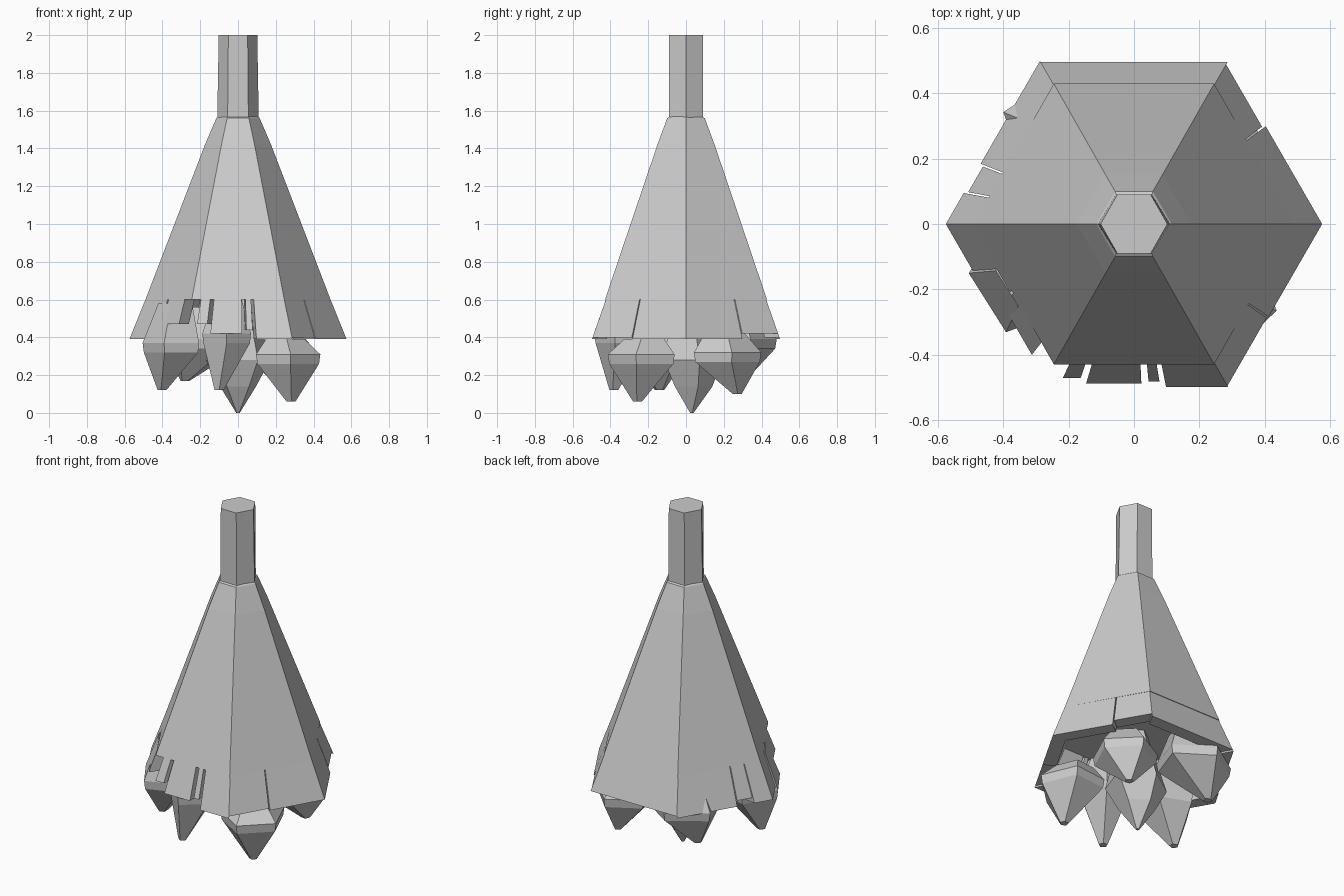
import bpy, bmesh
from math import cos, sin, pi, radians
from mathutils import Vector

if "Cube" in bpy.data.objects:
    bpy.data.objects.remove(bpy.data.objects["Cube"])


def add_mesh(name, verts, faces):
    me = bpy.data.meshes.new(name)
    me.from_pydata(verts, [], faces)
    bm = bmesh.new()
    bm.from_mesh(me)
    bmesh.ops.recalc_face_normals(bm, faces=bm.faces)
    bm.to_mesh(me)
    bm.free()
    ob = bpy.data.objects.new(name, me)
    bpy.context.collection.objects.link(ob)
    return ob


def loft(name, rings, sides=6, turn=0.0):
    """Stack of polygon rings (x, y, z, radius_x, radius_y), capped both ends."""
    verts = [(x + rx * cos(turn + 2 * pi * i / sides),
              y + ry * sin(turn + 2 * pi * i / sides), z)
             for x, y, z, rx, ry in rings for i in range(sides)]
    faces = [list(range(sides)), list(range(len(verts) - sides, len(verts)))]
    for k in range(len(rings) - 1):
        for i in range(sides):
            j = (i + 1) % sides
            faces.append([k * sides + i, k * sides + j,
                          (k + 1) * sides + j, (k + 1) * sides + i])
    return add_mesh(name, verts, faces)


def corner(k, r, z):
    return Vector((r * cos(k * pi / 3), r * sin(k * pi / 3), z))


def rim_panel(name, k, t0, t1, thick=0.09, low=0.39):
    """Part of one side of the hexagonal rim, from t0 to t1 along it."""
    verts = []
    for z, r in ((0.6, 0.49), (low, 0.575 - (low - 0.39) * 0.4)):
        for rad in (r, r - thick):
            a, b = corner(k, rad, z), corner(k + 1, rad, z)
            verts += [a.lerp(b, t0), a.lerp(b, t1)]
    add_mesh(name, verts, [(0, 1, 3, 2), (4, 5, 7, 6), (0, 1, 5, 4),
                           (2, 3, 7, 6), (0, 2, 6, 4), (1, 3, 7, 5)])


# Stem and bell-shaped upper body
loft("stem", [(0, 0, 1.55, 0.110, 0.104), (0, 0, 2.0, 0.102, 0.104)])
loft("bell_body", [(0, 0, 0.6, 0.49, 0.495), (0, 0, 1.42, 0.175, 0.175),
                   (0, 0, 1.56, 0.115, 0.115), (0, 0, 1.58, 0.1, 0.08)])

# Broken rim: side index, start, end, lowest z
panels = [(0, 0, 0.6, 0.39), (0, 0.61, 1, 0.42), (1, 0, 1, 0.40),
          (2, 0, 0.63, 0.39), (2, 0.64, 0.8, 0.42), (2, 0.81, 1, 0.39),
          (3, 0, 0.48, 0.39), (3, 0.5, 0.85, 0.47), (4, 0.1, 0.2, 0.47),
          (4, 0.24, 0.54, 0.42), (4, 0.58, 0.64, 0.44),
          (4, 0.67, 1, 0.39), (5, 0, 0.42, 0.40), (5, 0.43, 1, 0.39)]
for n, (k, a, b, low) in enumerate(panels):
    rim_panel(f"rim_panel_{n + 1}", k, a, b, low=low)

# Faceted pods: centre x, y, tip x, y, tip z, widest z, top z, rx, ry, turn
pods = [(0.26, -0.225, 0.28, -0.255, 0.06, 0.31, 0.39, 0.18, 0.19, 60),
        (0.24, 0.21, 0.26, 0.27, 0.10, 0.32, 0.42, 0.18, 0.19, 10),
        (-0.19, 0.28, -0.28, 0.29, 0.17, 0.39, 0.56, 0.22, 0.20, 90),
        (-0.34, -0.15, -0.40, -0.14, 0.12, 0.37, 0.58, 0.165, 0.19, 36),
        (-0.06, -0.33, -0.10, -0.38, 0.12, 0.42, 0.60, 0.135, 0.155, 54)]
for n, (x, y, tx, ty, tip, mid, top, rx, ry, turn) in enumerate(pods):
    loft(f"pod_{n + 1}",
         [(tx, ty, tip, 0.025, 0.025), (x, y, mid - 0.05, rx * 0.96, ry * 0.96),
          (x, y, mid, rx, ry), (x * 0.95, y * 0.95, top, rx * 0.6, ry * 0.6)],
         sides=5, turn=radians(turn))

# Central spike
loft("center_pod", [(0, 0.03, 0.0, 0.01, 0.01), (0, 0.03, 0.14, 0.10, 0.11),
                    (0, 0.02, 0.28, 0.18, 0.17), (0, 0, 0.61, 0.08, 0.08)],
     sides=5, turn=radians(18))
